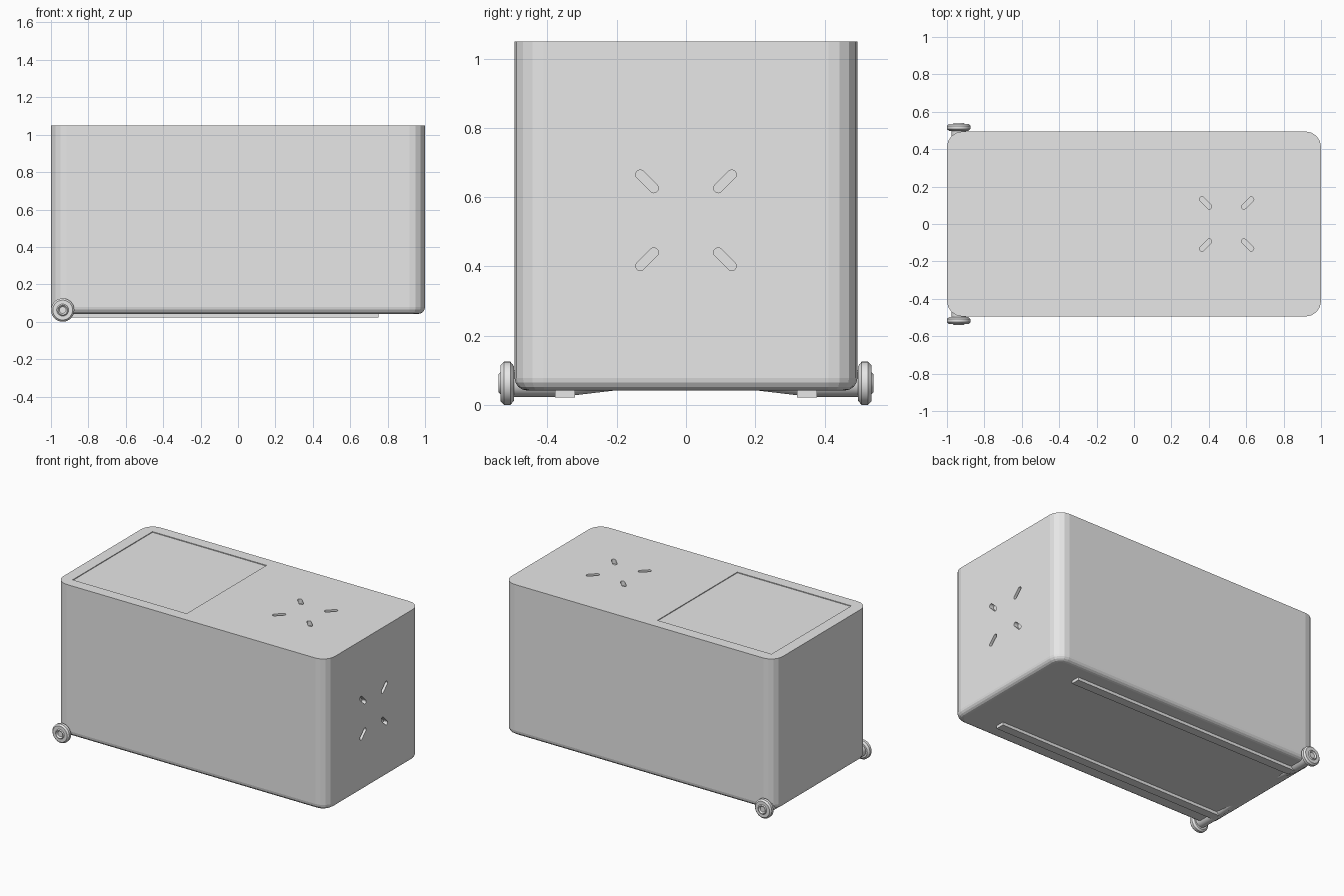
import bpy, bmesh, math
from mathutils import Matrix, Vector

cube = bpy.data.objects.get("Cube")
if cube:
    bpy.data.objects.remove(cube, do_unlink=True)

GREY = (0.8, 0.8, 0.8, 1.0)
grey = bpy.data.materials.new("light grey")
grey.use_nodes = True
grey.diffuse_color = GREY
for node in grey.node_tree.nodes:
    if node.type == 'BSDF_PRINCIPLED':
        node.inputs["Base Color"].default_value = GREY


def finish(bm, name, smooth=False):
    bmesh.ops.recalc_face_normals(bm, faces=bm.faces)
    mesh = bpy.data.meshes.new(name)
    bm.to_mesh(mesh)
    bm.free()
    mesh.materials.append(grey)
    obj = bpy.data.objects.new(name, mesh)
    bpy.context.collection.objects.link(obj)
    if smooth:
        bpy.ops.object.select_all(action='DESELECT')
        obj.select_set(True)
        bpy.context.view_layer.objects.active = obj
        bpy.ops.object.shade_smooth_by_angle(angle=math.radians(30))
    return obj


def box(lo, hi):
    lo, hi = Vector(lo), Vector(hi)
    bm = bmesh.new()
    bmesh.ops.create_cube(bm, size=1, matrix=Matrix.Translation((lo + hi) / 2)
                          @ Matrix.Diagonal((*(hi - lo), 1)))
    return bm


def lathe(profile, centre, side, name):
    """Revolve (radius, y) points around a y axis, on one side of the model."""
    bm = bmesh.new()
    verts = [bm.verts.new((r, side * y, 0)) for r, y in profile]
    edges = [bm.edges.new(pair) for pair in zip(verts, verts[1:])]
    bmesh.ops.spin(bm, geom=verts + edges, cent=(0, 0, 0), axis=(0, 1, 0),
                   angle=math.tau, steps=32)
    bmesh.ops.remove_doubles(bm, verts=bm.verts, dist=1e-5)
    bmesh.ops.translate(bm, verts=bm.verts, vec=centre)
    return finish(bm, name, smooth=True)


def slot_cutters(frame):
    """Four radial rounded slots in the local xy plane of the frame."""
    bm = bmesh.new()
    width, length, depth, reach = 0.027, 0.082, 0.03, 0.159
    half = (length - width) / 2
    for k in range(4):
        ring = []
        for end in (1, -1):
            for i in range(9):
                a = math.pi * (i / 8 - 0.5) + (0 if end > 0 else math.pi)
                ring.append(Vector((reach + end * half + width / 2 * math.cos(a),
                                    width / 2 * math.sin(a), -depth)))
        place = frame @ Matrix.Rotation(math.pi / 4 + k * math.pi / 2, 4, 'Z')
        face = bm.faces.new([bm.verts.new(place @ p) for p in ring])
        new = bmesh.ops.extrude_face_region(bm, geom=[face])["geom"]
        moved = [g for g in new if isinstance(g, bmesh.types.BMVert)]
        bmesh.ops.translate(bm, verts=moved, vec=frame.to_3x3() @ Vector((0, 0, 2 * depth)))
    return finish(bm, "slot_cutter")


# Case: rounded upright corners, softened base, flat top
TOP, BASE = 1.05, 0.042
bm = box((-1, -0.495, BASE), (1, 0.495, TOP))
upright = [e for e in bm.edges if abs(e.verts[0].co.z - e.verts[1].co.z) > 0.5]
bmesh.ops.bevel(bm, geom=upright, offset=0.083, segments=4, profile=0.5, affect='EDGES')
rim = [e for e in bm.edges if all(v.co.z < BASE + 0.001 for v in e.verts)]
bmesh.ops.bevel(bm, geom=rim, offset=0.036, segments=4, profile=0.5, affect='EDGES')
case = finish(bm, "case")

# Lid recess and grip slots cut into the case
cutters = [
    finish(box((-0.924, -0.42, TOP - 0.005), (-0.084, 0.42, TOP + 0.05)), "lid_cutter"),
    slot_cutters(Matrix.Translation((0.495, 0, TOP))),
    slot_cutters(Matrix.Translation((1, 0, 0.533)) @ Matrix.Rotation(math.pi / 2, 4, 'Y')),
]
for cutter in cutters:
    cutter.hide_render = True
    cut = case.modifiers.new("cut", 'BOOLEAN')
    cut.operation = 'DIFFERENCE'
    cut.solver = 'EXACT'
    cut.object = cutter
bpy.context.view_layer.update()
graph = bpy.context.evaluated_depsgraph_get()
carved = bpy.data.meshes.new_from_object(case.evaluated_get(graph))
case.modifiers.clear()
case.data = carved
for cutter in cutters:
    bpy.data.objects.remove(cutter, do_unlink=True)

# Wheels, axle housings and underside runners
AXLE = (-0.9375, 0, 0.0625)
WHEEL = [(0, 0.497), (0.05, 0.497), (0.0625, 0.507), (0.0625, 0.525), (0.053, 0.535),
         (0.032, 0.535), (0.026, 0.541), (0.018, 0.532), (0, 0.532)]
HOUSING = [(0, 0.2), (0.02, 0.2), (0.039, 0.36), (0.039, 0.5), (0, 0.5)]
for side, label in ((1, "back"), (-1, "front")):
    lathe(WHEEL, AXLE, side, label + "_wheel")
    lathe(HOUSING, AXLE, side, label + "_axle_housing")
    y = side * 0.349
    finish(box((-0.93, y - 0.029, 0.022), (0.75, y + 0.029, 0.055)), label + "_runner")
